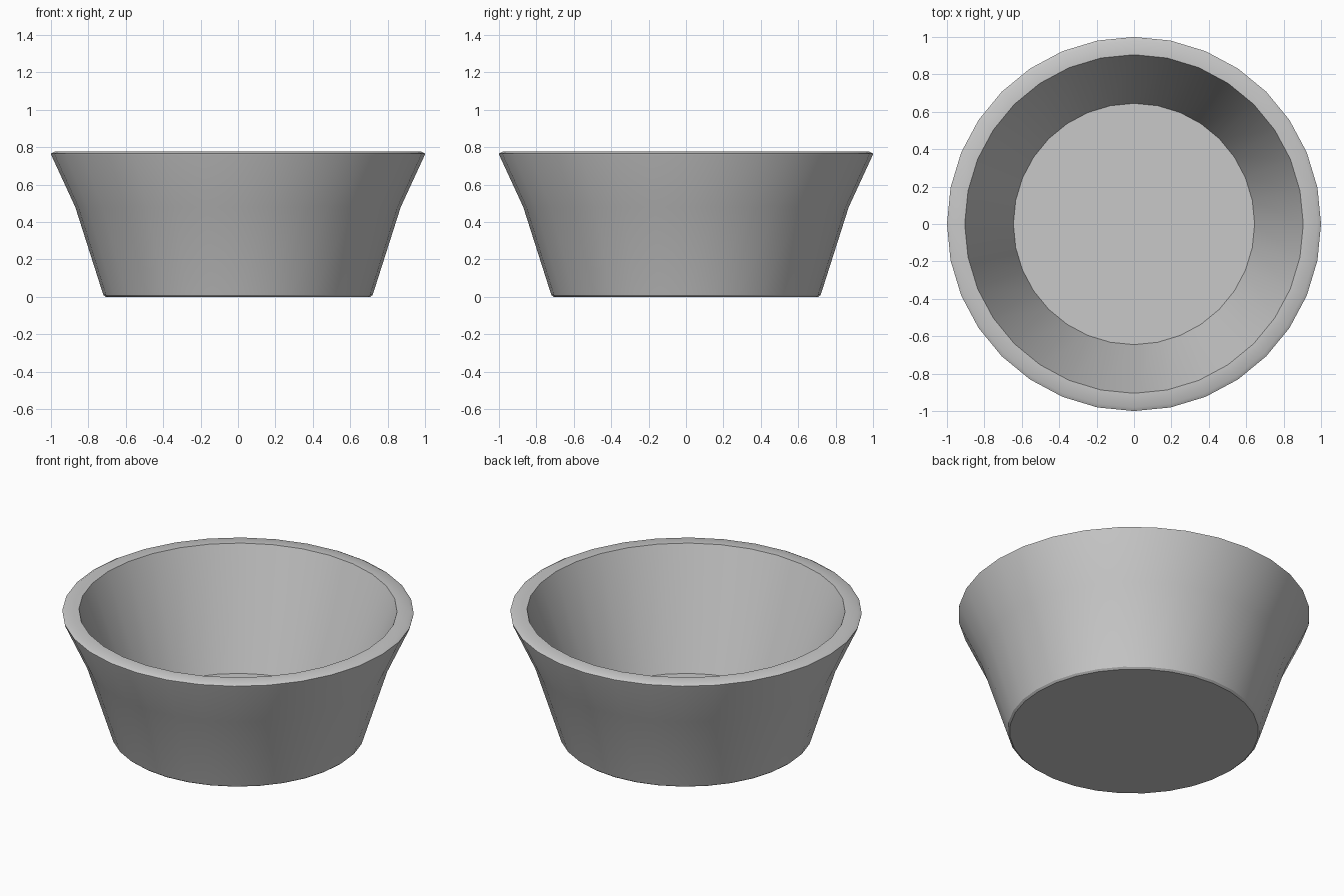
import bpy
import bmesh
import math

cube = bpy.data.objects.get("Cube")
if cube:
    bpy.data.objects.remove(cube, do_unlink=True)

SEGMENTS = 32

# Plain grey finish
grey = bpy.data.materials.new("light_grey")
colour = (0.58, 0.58, 0.58, 1)
grey.diffuse_color = colour
grey.use_nodes = True
for node in grey.node_tree.nodes:
    if node.type == 'BSDF_PRINCIPLED':
        node.inputs["Base Color"].default_value = colour


def lathe(name, profile, material):
    """Spin an (radius, height) profile into a closed solid with flat end caps."""
    bm = bmesh.new()
    rings = []
    for radius, z in profile:
        ring = []
        for i in range(SEGMENTS):
            a = math.tau * i / SEGMENTS
            ring.append(bm.verts.new((radius * math.cos(a), radius * math.sin(a), z)))
        rings.append(ring)
    for low, high in zip(rings, rings[1:]):
        for i in range(SEGMENTS):
            j = (i + 1) % SEGMENTS
            bm.faces.new((low[i], low[j], high[j], high[i]))
    bm.faces.new(list(reversed(rings[0])))
    bm.faces.new(rings[-1])
    bmesh.ops.recalc_face_normals(bm, faces=bm.faces[:])
    mesh = bpy.data.meshes.new(name)
    bm.to_mesh(mesh)
    bm.free()
    mesh.materials.append(material)
    obj = bpy.data.objects.new(name, mesh)
    bpy.context.collection.objects.link(obj)
    return obj


# Bowl: base, flared outer wall, rounded rim, inner wall and raised floor
bowl = lathe("bowl", [
    (0.708, 0.0), (0.72, 0.01),
    (0.87, 0.48), (0.998, 0.757),
    (1.0, 0.766), (0.98, 0.777),
    (0.905, 0.777), (0.645, 0.08),
], grey)

bpy.ops.object.select_all(action='DESELECT')
bowl.select_set(True)
bpy.context.view_layer.objects.active = bowl
bpy.ops.object.shade_smooth_by_angle(angle=math.radians(30))
